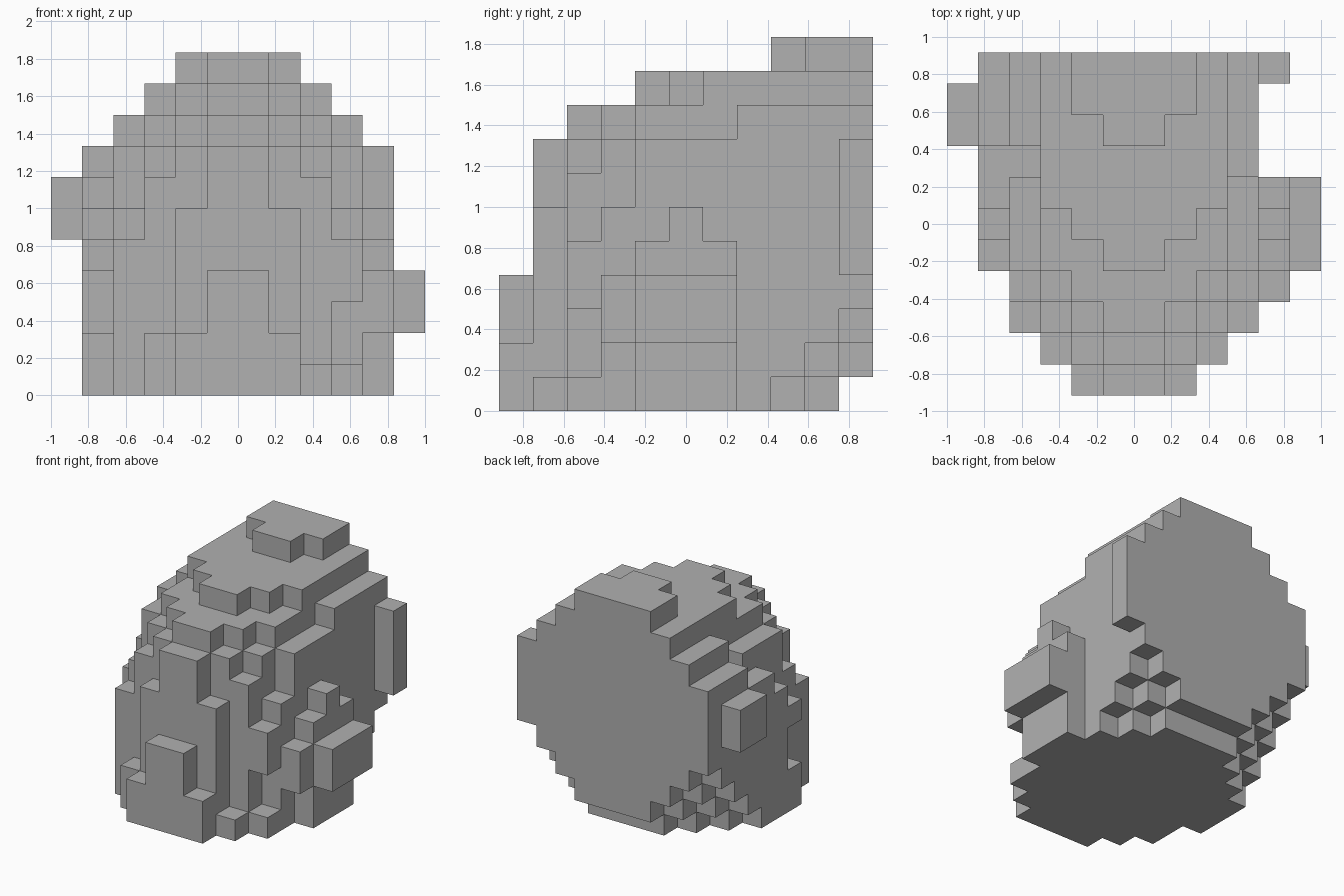
import bpy
import bmesh
from mathutils import Vector

cube = bpy.data.objects.get("Cube")
if cube:
    bpy.data.objects.remove(cube, do_unlink=True)

UNIT = 1 / 6
ORIGIN = Vector((-6, -5.5, 0))

stone = bpy.data.materials.new("stone_grey")
stone.use_nodes = True
GREY = (0.44, 0.44, 0.44, 1)
stone.diffuse_color = GREY
stone.node_tree.nodes["Principled BSDF"].inputs["Base Color"].default_value = GREY


def block(xs, ys, zs):
    """Set of cells in a box given by inclusive index ranges."""
    span = lambda r: range(r[0], r[1] + 1)
    return {(x, y, z) for x in span(xs) for y in span(ys) for z in span(zs)}


# Rounded body: column heights from the centre outward, front row to back row
TOPS = [
    (4, 2), (8, 6, 2), (9, 8, 7, 5), (9, 9, 8, 6),
    (10, 9, 9, 8, 5), (10, 10, 9, 8, 6), (10, 10, 10, 8, 7),
    (10, 10, 10, 9, 8), (11, 10, 10, 9, 8), (11, 11, 10, 9, 8),
    (11, 11, 10, 9, 8),
]
cells = set()
for y, row in enumerate(TOPS):
    for d, top in enumerate(row):
        # the underside rises in steps toward the back
        base = max(0, max(d, 1) + y - 10)
        for x in (5 - d, 6 + d):
            cells |= block((x, x), (y, y), (base, top - 1))

# Chipped notches
cells -= block((8, 8), (1, 1), (1, 1))
cells -= block((9, 9), (2, 2), (1, 2))
cells -= block((10, 10), (6, 6), (5, 6))
cells -= block((10, 10), (7, 9), (0, 10))
cells -= block((1, 1), (4, 4), (2, 3))
cells -= block((1, 2), (7, 7), (7, 8))

# Side lumps
cells |= block((10, 10), (3, 3), (2, 3))
cells |= block((11, 11), (4, 6), (2, 3))
cells |= block((0, 0), (8, 9), (5, 6))


def build(name, cells):
    """Skin the cells with outer faces only."""
    bm = bmesh.new()
    verts = {}

    def corner(p):
        key = tuple(p)
        if key not in verts:
            verts[key] = bm.verts.new((Vector(key) + ORIGIN) * UNIT)
        return verts[key]

    for cell in sorted(cells):
        for axis in range(3):
            u, v = (axis + 1) % 3, (axis + 2) % 3
            for side in (0, 1):
                near = list(cell)
                near[axis] += 2 * side - 1
                if tuple(near) in cells:
                    continue
                loop = []
                for du, dv in ((0, 0), (1, 0), (1, 1), (0, 1)):
                    p = list(cell)
                    p[axis] += side
                    p[u] += du
                    p[v] += dv
                    loop.append(corner(p))
                bm.faces.new(loop if side else loop[::-1])
    mesh = bpy.data.meshes.new(name)
    bm.to_mesh(mesh)
    bm.free()
    mesh.materials.append(stone)
    obj = bpy.data.objects.new(name, mesh)
    bpy.context.collection.objects.link(obj)
    return obj


build("stepped_boulder", cells)
